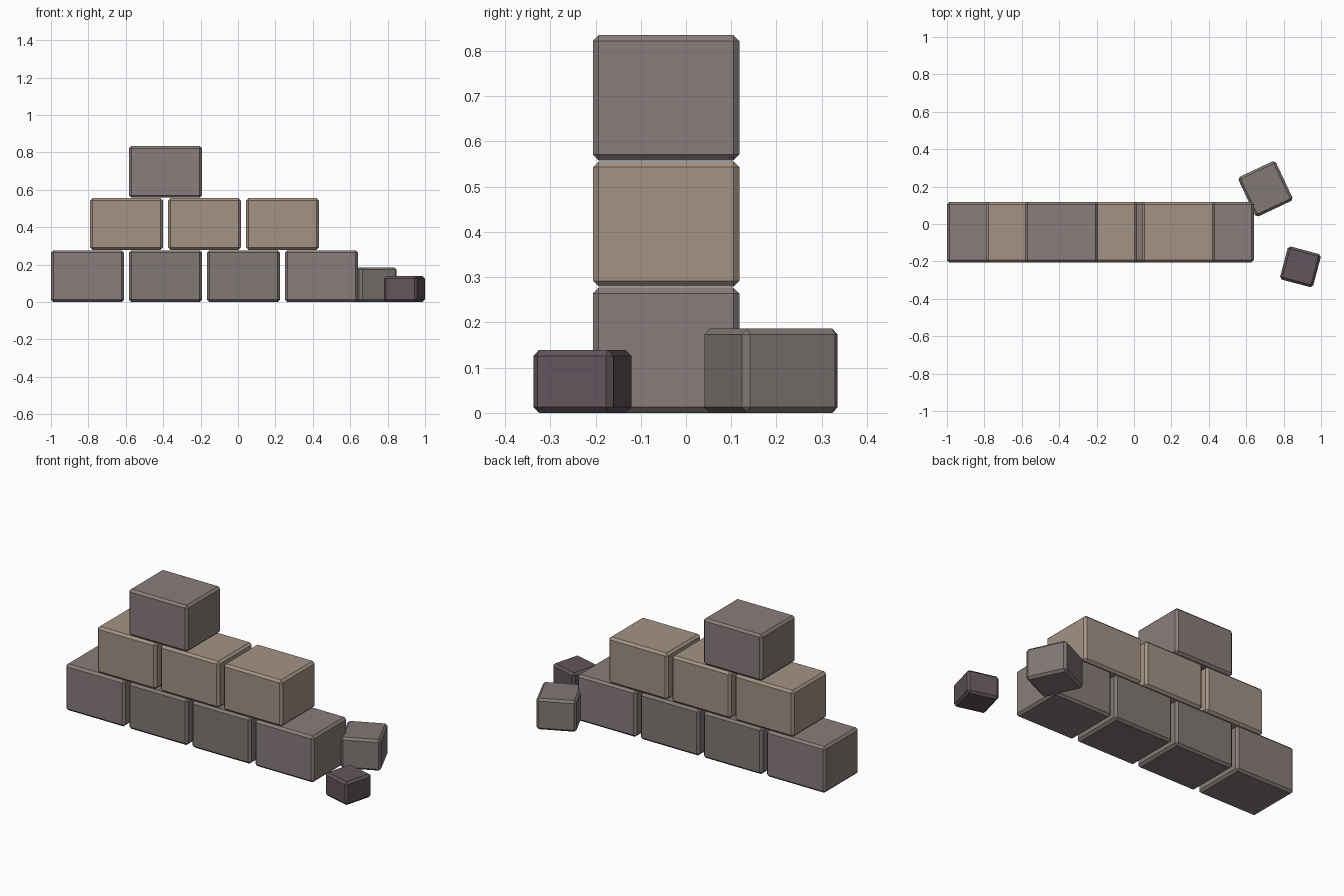
import bpy
import bmesh
from mathutils import Matrix, Vector

if "Cube" in bpy.data.objects:
    bpy.data.objects.remove(bpy.data.objects["Cube"])

BEVEL = 0.013


def material(name, rgb):
    m = bpy.data.materials.new(name)
    m.diffuse_color = (*rgb, 1)
    m.use_nodes = True
    m.node_tree.nodes["Principled BSDF"].inputs["Base Color"].default_value = m.diffuse_color
    return m


mauve = material("mauve_stone", (0.25, 0.205, 0.20))
grey = material("grey_stone", (0.22, 0.188, 0.18))
tan = material("tan_stone", (0.37, 0.29, 0.235))
dark = material("dark_stone", (0.12, 0.09, 0.105))


def block(name, size, centre, mat, angle=0.0):
    """Chamfered stone block standing with its base at centre.z."""
    bm = bmesh.new()
    bmesh.ops.create_cube(bm, size=1)
    bmesh.ops.scale(bm, vec=size, verts=bm.verts)
    bmesh.ops.bevel(bm, geom=bm.edges[:], offset=BEVEL, segments=1,
                    profile=0.5, affect='EDGES')
    bmesh.ops.rotate(bm, matrix=Matrix.Rotation(angle, 3, 'Z'), verts=bm.verts)
    bmesh.ops.translate(bm, vec=(0, 0, size[2] / 2), verts=bm.verts)
    mesh = bpy.data.meshes.new(name)
    bm.to_mesh(mesh)
    bm.free()
    mesh.materials.append(mat)
    ob = bpy.data.objects.new(name, mesh)
    ob.location = Vector(centre)
    bpy.context.collection.objects.link(ob)


# Stepped wall: courses in running bond
W, D, H = 0.39, 0.324, 0.277
PITCH_X, PITCH_Z = 0.417, 0.279
courses = [
    (-1.0, [mauve, grey, grey, mauve]),
    (-0.791, [tan, tan, tan]),
    (-0.583, [mauve]),
]
for row, (x0, mats) in enumerate(courses):
    for i, mat in enumerate(mats):
        block(f"wall_block_{row + 1}_{i + 1}", (W, D, H),
              (x0 + W / 2 + i * PITCH_X, -0.044, row * PITCH_Z), mat)

# Fallen rubble beside the wall
block("rubble_large", (0.221, 0.234, 0.186), (0.703, 0.188, 0), grey, 0.44)
block("rubble_small", (0.183, 0.183, 0.139), (0.89, -0.229, 0), dark, -0.26)
